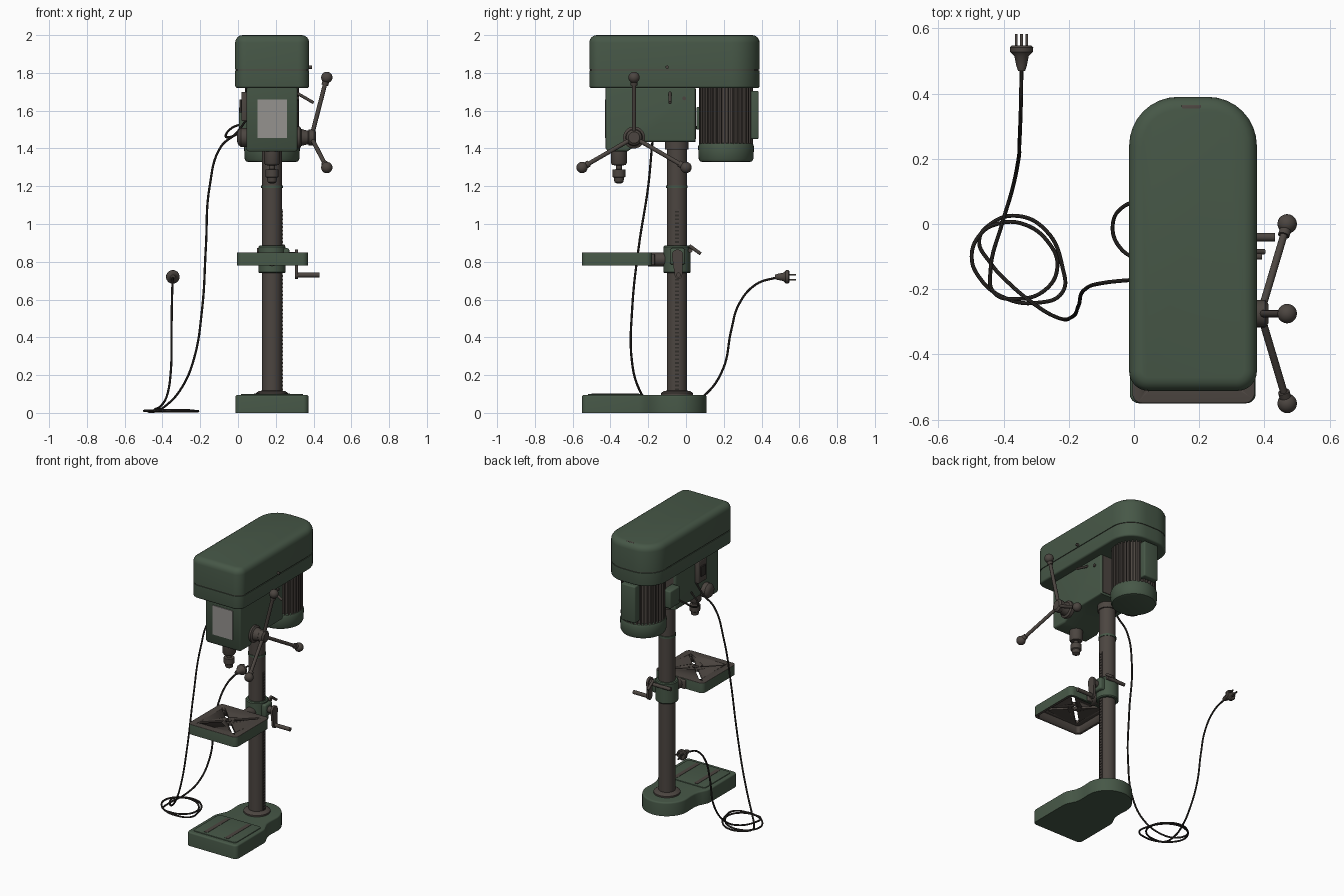
import bpy, bmesh, math
from mathutils import Vector, Matrix

if "Cube" in bpy.data.objects:
    bpy.data.objects.remove(bpy.data.objects["Cube"])

def mat(name, rgb):
    m = bpy.data.materials.new(name)
    m.diffuse_color = (*rgb, 1)
    m.use_nodes = True
    m.node_tree.nodes["Principled BSDF"].inputs["Base Color"].default_value = m.diffuse_color
    return m

GREEN = mat("machine green", (0.062, 0.096, 0.063))
BROWN = mat("dark brown metal", (0.072, 0.060, 0.052))
DARK = mat("cord black", (0.030, 0.026, 0.023))
GREY = mat("plate grey", (0.30, 0.29, 0.275))
CX, CY = 0.18, -0.048          # column axis

def finish(o, m):
    bpy.ops.object.select_all(action='DESELECT')
    o.select_set(True)
    bpy.context.view_layer.objects.active = o
    if m:
        o.data.materials.append(m)
    bpy.ops.object.shade_smooth_by_angle(angle=math.radians(35))
    return o

def from_bm(name, bm, m):
    bmesh.ops.recalc_face_normals(bm, faces=bm.faces)
    me = bpy.data.meshes.new(name)
    bm.to_mesh(me)
    bm.free()
    o = bpy.data.objects.new(name, me)
    bpy.context.collection.objects.link(o)
    return finish(o, m)

def prism(name, pts, h0, h1, m, top=0, bottom=0, axis='Z'):
    """Extrude an outline along z (or x, outline then in y,z), rounding its end edges."""
    bm = bmesh.new()
    f0 = bm.faces.new([bm.verts.new((a, b, h0)) for a, b in pts])
    r = bmesh.ops.extrude_face_region(bm, geom=[f0])
    bmesh.ops.translate(bm, vec=(0, 0, h1 - h0), verts=[v for v in r['geom'] if isinstance(v, bmesh.types.BMVert)])
    if not any(len(f.verts) == len(pts) and f.calc_center_median().z == h0 for f in bm.faces):
        bm.faces.ensure_lookup_table()
    for h, w in ((h1, top), (h0, bottom)):
        if w:
            es = [e for e in bm.edges if all(abs(v.co.z - h) < 1e-5 for v in e.verts)]
            bmesh.ops.bevel(bm, geom=es, offset=w, segments=4, profile=0.5, affect='EDGES')
    if axis == 'X':
        for v in bm.verts:
            v.co = (v.co.z, v.co.x, v.co.y)
    return from_bm(name, bm, m)

def rounded(x0, x1, y0, y1, rf, rb=None, n=8):
    """Rounded rectangle with front radius rf and back radius rb."""
    rb = rf if rb is None else rb
    out = []
    for cx, cy, r, a0 in ((x0 + rf, y0 + rf, rf, 180), (x1 - rf, y0 + rf, rf, 270),
                          (x1 - rb, y1 - rb, rb, 0), (x0 + rb, y1 - rb, rb, 90)):
        for i in range(n + 1):
            a = math.radians(a0 + 90 * i / n)
            out.append((cx + r * math.cos(a), cy + r * math.sin(a)))
    return out

def box(name, x0, x1, y0, y1, z0, z1, m, bevel=0):
    bm = bmesh.new()
    bmesh.ops.create_cube(bm, size=1)
    for v in bm.verts:
        v.co = ((x0 + x1) / 2 + v.co.x * (x1 - x0), (y0 + y1) / 2 + v.co.y * (y1 - y0), (z0 + z1) / 2 + v.co.z * (z1 - z0))
    if bevel:
        bmesh.ops.bevel(bm, geom=bm.edges[:], offset=bevel, segments=3, profile=0.5, affect='EDGES')
    return from_bm(name, bm, m)

def lathe(name, prof, origin, axis, m, n=28):
    """Revolve (radius, height) points about an axis through origin, with capped ends."""
    bm = bmesh.new()
    q = Vector((0, 0, 1)).rotation_difference(Vector(axis).normalized())
    rings = []
    for r, h in prof:
        rings.append([bm.verts.new(Vector(origin) + q @ Vector((r * math.cos(t), r * math.sin(t), h)))
                      for t in (2 * math.pi * i / n for i in range(n))])
    for a, b in zip(rings, rings[1:]):
        for i in range(n):
            bm.faces.new((a[i], a[(i + 1) % n], b[(i + 1) % n], b[i]))
    bm.faces.new(rings[0])
    bm.faces.new(rings[-1])
    return from_bm(name, bm, m)

def rod(name, p, q, r, m, n=20):
    d = Vector(q) - Vector(p)
    return lathe(name, [(r, 0), (r, d.length)], p, d, m, n)

def ball(name, c, r, m):
    bm = bmesh.new()
    bmesh.ops.create_uvsphere(bm, u_segments=20, v_segments=12, radius=r, matrix=Matrix.Translation(c))
    return from_bm(name, bm, m)

def cord(name, pts, r, m):
    cu = bpy.data.curves.new(name, 'CURVE')
    cu.dimensions = '3D'
    cu.bevel_depth, cu.bevel_resolution, cu.resolution_u = r, 2, 8
    s = cu.splines.new('BEZIER')
    s.bezier_points.add(len(pts) - 1)
    for b, p in zip(s.bezier_points, pts):
        b.co = p
        b.handle_left_type = b.handle_right_type = 'AUTO'
    cu.use_fill_caps = True
    o = bpy.data.objects.new(name, cu)
    bpy.context.collection.objects.link(o)
    bpy.ops.object.select_all(action='DESELECT')
    o.select_set(True)
    bpy.context.view_layer.objects.active = o
    bpy.ops.object.convert(target='MESH')
    return finish(bpy.context.object, m)

# base: rectangular front, waisted into a round back under the column
half = [(0.165 + 0.028 * math.sin(math.radians(a)), -0.522 - 0.028 * math.cos(math.radians(a))) for a in range(0, 91, 15)]
half += [(0.193, -0.25), (0.188, -0.222), (0.174, -0.195), (0.160, -0.165), (0.154, -0.13), (0.154, -0.09)]
half += [(0.157 * math.cos(math.radians(a)), CY + 0.157 * math.sin(math.radians(a))) for a in range(0, 90, 9)]
outline = [(CX + x, y) for x, y in half] + [(CX, CY + 0.157)] + [(CX - x, y) for x, y in reversed(half)]
prism("base", outline, 0, 0.095, GREEN, top=0.01)
prism("base_top_pad", rounded(0.015, 0.345, -0.52, -0.23, 0.02), 0.09, 0.1, GREEN, top=0.003)
for i, x in enumerate((0.10, 0.26)):
    box(f"base_slot_{i}", x - 0.014, x + 0.014, -0.50, -0.25, 0.095, 0.102, BROWN)

# column with foot flange, rack and collars
lathe("column", [(0.053, 0.08), (0.053, 1.5)], (CX, CY, 0), (0, 0, 1), BROWN, 40)
lathe("column_foot", [(0.085, 0.09), (0.085, 0.105), (0.07, 0.115), (0.053, 0.118)], (CX, CY, 0), (0, 0, 1), BROWN, 40)
lathe("column_ring", [(0.057, 1.19), (0.057, 1.205)], (CX, CY, 0), (0, 0, 1), GREEN, 40)
lathe("head_collar", [(0.062, 1.395), (0.062, 1.46)], (CX, CY, 0), (0, 0, 1), BROWN, 40)
box("rack", 0.22, 0.235, CY - 0.013, CY + 0.013, 0.11, 1.08, BROWN)
for i in range(48):
    box(f"rack_tooth_{i}", 0.23, 0.2375, CY - 0.01, CY + 0.01, 0.12 + i * 0.02, 0.129 + i * 0.02, DARK)

# table: open-bottomed tray with diagonal slots cut through
table = prism("table", rounded(-0.005, 0.37, -0.55, -0.18, 0.03), 0.78, 0.85, GREEN, top=0.004)
table.data.materials.append(BROWN)
TX, TY = 0.1825, -0.365
cuts = [prism("cut_under", rounded(0.013, 0.352, -0.532, -0.198, 0.02), 0.7, 0.832, None),
        lathe("cut_hole", [(0.018, 0.7), (0.018, 1)], (TX, TY, 0), (0, 0, 1), None)]
for k in range(4):
    c = prism(f"cut_slot_{k}", rounded(0.04, 0.19, -0.011, 0.011, 0.0105), 0.7, 1, None)
    c.data.transform(Matrix.Translation((TX, TY, 0)) @ Matrix.Rotation(math.radians(45 + 90 * k), 4, 'Z'))
    cuts.append(c)
for c in cuts:
    md = table.modifiers.new("cut", 'BOOLEAN')
    md.operation, md.solver, md.object = 'DIFFERENCE', 'EXACT', c
    bpy.ops.object.select_all(action='DESELECT')
    bpy.context.view_layer.objects.active = table
    table.select_set(True)
    bpy.ops.object.modifier_apply(modifier=md.name)
    bpy.data.objects.remove(c)
for p in table.data.polygons:      # top and inside are bare metal, outer walls painted
    x, y, z = p.center
    outer = max(abs(x - TX), abs(y - TY)) > 0.172
    p.material_index = 0 if outer and p.normal.z < 0.5 else 1

# table bracket, clamp lever and crank
lathe("table_clamp", [(0.066, 0.74), (0.072, 0.746), (0.072, 0.879), (0.066, 0.885)], (CX, CY, 0), (0, 0, 1), GREEN, 36)
rod("table_arm", (CX, -0.20, 0.812), (CX, -0.09, 0.812), 0.036, BROWN)
box("table_arm_block", 0.125, 0.235, -0.185, -0.165, 0.782, 0.842, BROWN, 0.006)
box("gear_housing", 0.21, 0.272, -0.085, -0.005, 0.785, 0.872, GREEN, 0.012)
rod("crank_shaft", (0.26, -0.045, 0.83), (0.315, -0.045, 0.83), 0.022, BROWN)
arm = [(-0.045 + 0.03 * math.cos(t), 0.835 + 0.03 * math.sin(t)) for t in (math.pi * i / 10 for i in range(11))]
arm += [(-0.04 + 0.02 * math.cos(t), 0.73 + 0.02 * math.sin(t)) for t in (math.pi * (1 + i / 10) for i in range(11))]
prism("crank_arm", arm, 0.302, 0.318, BROWN, axis='X')
rod("crank_handle", (0.31, -0.04, 0.73), (0.432, -0.04, 0.73), 0.013, BROWN)
rod("clamp_bolt", (0.10, 0.022, 0.86), (0.24, 0.022, 0.86), 0.012, BROWN)
rod("clamp_lever", (0.24, 0.018, 0.885), (0.24, 0.078, 0.842), 0.009, BROWN)

# head casting, front plate, chuck
prism("head", [(-0.425, 1.725), (-0.425, 1.40), (-0.415, 1.385), (-0.31, 1.385), (-0.23, 1.435), (0.05, 1.435), (0.05, 1.725)],
      0.045, 0.315, GREEN, top=0.012, bottom=0.012, axis='X')
box("head_back_plate", 0.06, 0.30, 0.045, 0.054, 1.45, 1.715, BROWN)
box("front_plate", 0.104, 0.26, -0.430, -0.42, 1.455, 1.658, GREY)
lathe("chuck", [(0.043, 1.40), (0.043, 1.325), (0.036, 1.312), (0.016, 1.31), (0.016, 1.29), (0.034, 1.288),
                (0.034, 1.25), (0.027, 1.245), (0.024, 1.222), (0.012, 1.215)], (CX, -0.355, 0), (0, 0, 1), BROWN)

# belt cover: lower tray and domed lid
prism("belt_cover_lower", rounded(-0.015, 0.377, -0.512, 0.39, 0.06, 0.15), 1.72, 1.812, GREEN, bottom=0.012)
prism("belt_cover_seam", rounded(-0.010, 0.372, -0.507, 0.385, 0.055, 0.145), 1.808, 1.822, BROWN)
prism("belt_cover_lid", rounded(-0.015, 0.377, -0.512, 0.39, 0.06, 0.15), 1.818, 2.0, GREEN, top=0.04)
box("lid_label", 0.145, 0.207, 0.34, 0.366, 1.975, 1.999, BROWN, 0.004)
rod("cover_latch", (0.37, -0.10, 1.83), (0.392, -0.10, 1.83), 0.009, BROWN)

# motor: finned body, end cap, side boxes
MX, MY = 0.18, 0.212
fins = []
for i in range(36):
    for da, r in ((0, 0.127), (0.5, 0.127), (0.56, 0.142), (0.94, 0.142)):
        a = 2 * math.pi * (i + da) / 36
        fins.append((MX + r * math.cos(a), MY + r * math.sin(a)))
prism("motor_body", fins, 1.42, 1.725, BROWN)
lathe("motor_cap", [(0.125, 1.328), (0.138, 1.332), (0.145, 1.345), (0.148, 1.41), (0.142, 1.425), (0.12, 1.432)],
      (MX, MY, 0), (0, 0, 1), GREEN, 40)
box("motor_back_plate", 0.125, 0.235, 0.33, 0.385, 1.45, 1.705, GREEN, 0.008)
box("motor_wire_box", 0.005, 0.07, 0.055, 0.165, 1.50, 1.62, GREEN, 0.008)

# feed handle: hub and three spokes with ball ends
HY, HZ = -0.275, 1.458
lathe("feed_flange", [(0.058, 0.305), (0.058, 0.328), (0.045, 0.335), (0.036, 0.37), (0.042, 0.375), (0.042, 0.402), (0.03, 0.412)],
      (0, HY, HZ), (1, 0, 0), BROWN)
for k in range(3):
    a = math.radians(90 + 120 * k)
    end = Vector((0.47, HY + 0.318 * math.cos(a), HZ + 0.318 * math.sin(a)))
    hub = Vector((0.388, HY, HZ))
    rod(f"feed_spoke_{k}", hub, end, 0.0115, BROWN, 14)
    rod(f"feed_neck_{k}", end.lerp(hub, 0.13), end, 0.018, BROWN, 14)
    ball(f"feed_ball_{k}", end, 0.030, BROWN)

# small controls on the head sides
rod("belt_lever", (0.30, -0.085, 1.70), (0.40, -0.085, 1.642), 0.008, BROWN)
rod("side_screw", (0.31, -0.01, 1.665), (0.322, -0.01, 1.665), 0.01, BROWN)
lathe("spring_cover", [(0.05, 0), (0.05, 0.035), (0.04, 0.048), (0.02, 0.055)], (0.05, HY, HZ), (-1, 0, 0), BROWN)
box("switch_box", 0.018, 0.05, -0.255, -0.165, 1.545, 1.70, BROWN, 0.006)
box("switch_rocker", 0.008, 0.02, -0.235, -0.185, 1.59, 1.66, DARK, 0.003)

# cords and plug
cord("motor_cord", [(0.02, 0.07, 1.53), (-0.03, 0.055, 1.51), (-0.065, 0, 1.47), (-0.045, -0.07, 1.46), (0.05, -0.125, 1.50)], 0.006, DARK)
floor = [(-0.44, -0.12), (-0.475, -0.05), (-0.44, 0), (-0.36, 0.025), (-0.27, -0.02), (-0.22, -0.13), (-0.22, -0.21),
         (-0.30, -0.242), (-0.40, -0.225), (-0.47, -0.17), (-0.498, -0.10), (-0.47, -0.03), (-0.42, 0.0), (-0.34, 0.0),
         (-0.26, -0.06), (-0.235, -0.13), (-0.27, -0.20), (-0.36, -0.23), (-0.43, -0.21)]
cord("power_cord",
     [(0.05, -0.17, 1.56), (-0.01, -0.172, 1.48), (-0.09, -0.18, 1.41), (-0.15, -0.20, 1.20), (-0.17, -0.25, 0.88),
      (-0.19, -0.285, 0.55), (-0.235, -0.287, 0.28), (-0.30, -0.25, 0.13), (-0.38, -0.185, 0.04)]
     + [(x, y, 0.007 + 0.0004 * i) for i, (x, y) in enumerate(floor)]
     + [(-0.44, -0.14, 0.018), (-0.405, 0.0, 0.04), (-0.375, 0.10, 0.095), (-0.355, 0.195, 0.23), (-0.352, 0.24, 0.44),
        (-0.35, 0.28, 0.575), (-0.347, 0.37, 0.68), (-0.345, 0.49, 0.72)], 0.006, DARK)
lathe("plug", [(0.011, 0.47), (0.016, 0.485), (0.022, 0.515), (0.035, 0.528), (0.036, 0.542), (0.03, 0.547)],
      (-0.345, 0, 0.72), (0, 1, 0), BROWN)
for i, (dx, dz) in enumerate(((-0.016, 0.012), (0.016, 0.012), (0, -0.014))):
    box(f"plug_prong_{i}", -0.349 + dx, -0.341 + dx, 0.54, 0.583, 0.716 + dz, 0.724 + dz, BROWN)
